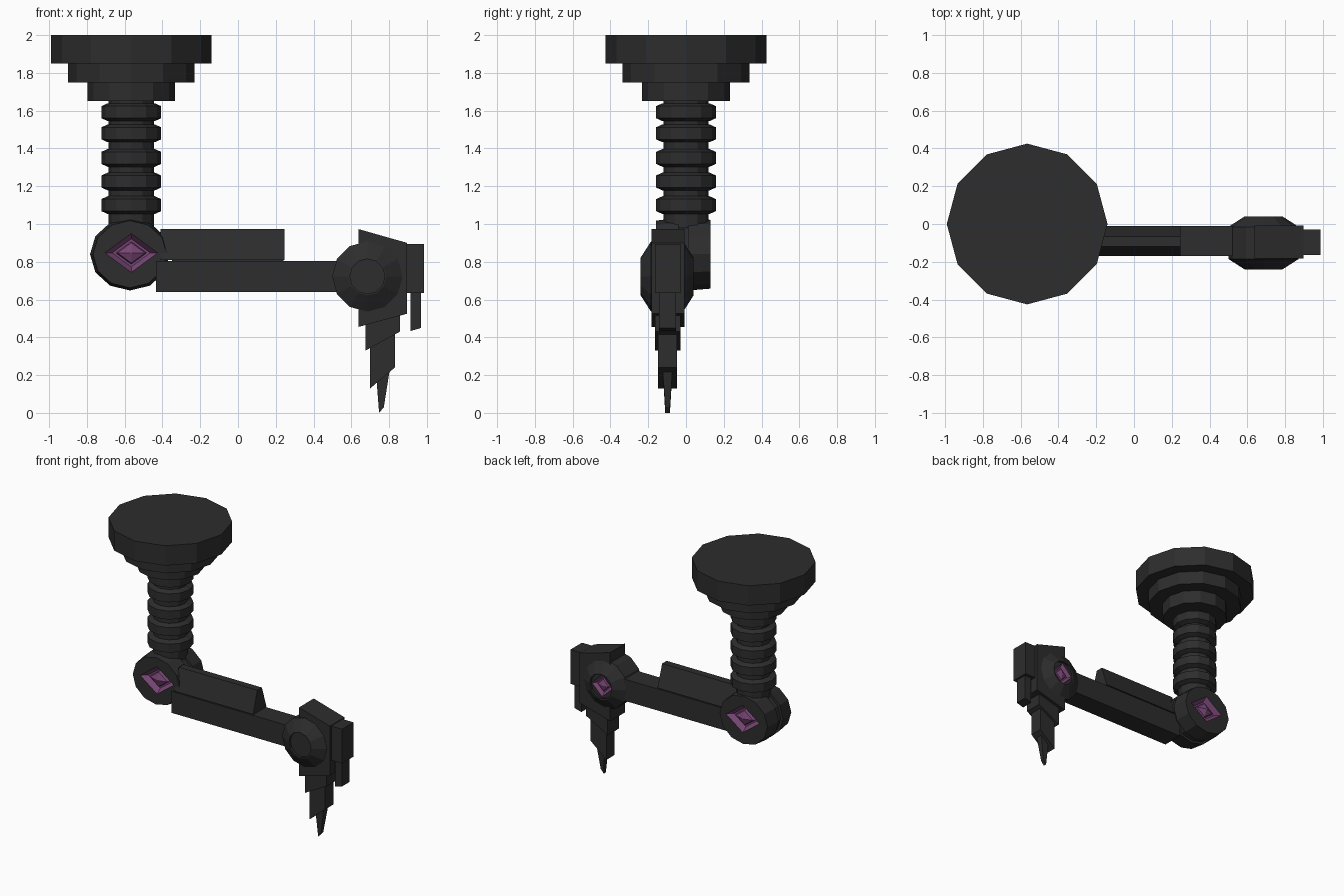
import bpy, bmesh, math

if "Cube" in bpy.data.objects:
    bpy.data.objects.remove(bpy.data.objects["Cube"])


def material(name, rgb):
    m = bpy.data.materials.new(name)
    m.diffuse_color = (*rgb, 1)
    m.use_nodes = True
    m.node_tree.nodes["Principled BSDF"].inputs["Base Color"].default_value = m.diffuse_color
    return m


DARK = material("dark metal", (0.026, 0.026, 0.026))
PURPLE = material("purple crystal", (0.19, 0.062, 0.18))


def loft(name, rings, mats=(DARK,), index=0):
    """Skin a list of equal-length point rings and close both ends."""
    bm = bmesh.new()
    loops = [[bm.verts.new(p) for p in ring] for ring in rings]
    n = len(loops[0])
    for a, b in zip(loops, loops[1:]):
        for i in range(n):
            j = (i + 1) % n
            bm.faces.new((a[i], a[j], b[j], b[i]))
    bm.faces.new(loops[0])
    bm.faces.new(loops[-1])
    bmesh.ops.recalc_face_normals(bm, faces=bm.faces)
    for f in bm.faces:
        f.material_index = index
    me = bpy.data.meshes.new(name)
    bm.to_mesh(me)
    bm.free()
    for m in mats:
        me.materials.append(m)
    ob = bpy.data.objects.new(name, me)
    bpy.context.collection.objects.link(ob)
    return ob


def circle(r, n=12):
    return [(r * math.cos(2 * math.pi * i / n), r * math.sin(2 * math.pi * i / n)) for i in range(n)]


def turn_z(name, cx, cy, profile):
    return loft(name, [[(cx + x, cy + y, z) for x, y in circle(r)] for r, z in profile])


def turn_y(name, cx, cz, profile, sx=1, **kw):
    return loft(name, [[(cx + sx * x, y, cz + z) for x, z in circle(r)] for r, y in profile], **kw)


def prism(name, xz, y0, y1):
    return loft(name, [[(x, y, z) for x, z in xz] for y in (y0, y1)])


def diamonds(name, cx, cz, w, h, steps, **kw):
    """Stack of diamonds along y; steps are (scale, y)."""
    return loft(name, [[(cx + s * w, y, cz), (cx, y, cz + s * h), (cx - s * w, y, cz), (cx, y, cz - s * h)]
                       for s, y in steps], **kw)


def carve(ob, cutter):
    mod = ob.modifiers.new("pocket", "BOOLEAN")
    mod.operation = "DIFFERENCE"
    mod.solver = "EXACT"
    mod.object = cutter
    bpy.context.view_layer.update()
    bpy.context.view_layer.objects.active = ob
    bpy.ops.object.modifier_apply(modifier=mod.name)
    bpy.data.objects.remove(cutter)


def set_gem(name, ob, cx, cz, w, h, face_y, out, depth=0.04):
    """Sink a purple diamond pocket into a face and put a faceted gem in it."""
    both = (DARK, PURPLE)
    carve(ob, diamonds("cutter", cx, cz, w, h,
                       [(0.72, face_y - out * depth), (1.0, face_y), (1.02, face_y + out * 0.03)],
                       mats=both, index=1))
    diamonds(name, cx, cz, w, h,
             [(0.6, face_y - out * (depth + 0.005)), (0.52, face_y - out * depth * 0.5), (0.04, face_y)],
             mats=(PURPLE,))


X = -0.565

# Stepped ceiling mount
for name, r, z0, z1 in (("mount_top", 0.425, 1.85, 2.0), ("mount_middle", 0.335, 1.75, 1.85),
                        ("mount_bottom", 0.232, 1.65, 1.75)):
    turn_z(name, X, 0, [(r, z0), (r, z1)])

# Ribbed neck
turn_z("neck_core", X, 0, [(0.12, 0.98), (0.12, 1.65)])
for i, z in enumerate((1.1, 1.225, 1.35, 1.48, 1.592)):
    turn_z(f"neck_ring_{i + 1}", X, 0,
           [(0.125, z - 0.047), (0.158, z - 0.032), (0.158, z + 0.032), (0.125, z + 0.047)])

# Shoulder: grooved drum with a gem on each face
shoulder = turn_y("shoulder_drum", -0.572, 0.84,
                  [(0.178, -0.16), (0.192, -0.04), (0.175, -0.039), (0.175, 0.01), (0.192, 0.011), (0.182, 0.13)],
                  sx=1.1, mats=(DARK, PURPLE))
set_gem("shoulder_gem_front", shoulder, X, 0.847, 0.14, 0.103, -0.16, -1)
set_gem("shoulder_gem_back", shoulder, X, 0.847, 0.14, 0.103, 0.13, 1)

# Arm beam with tapered cover
prism("arm_beam", [(-0.435, 0.64), (0.6, 0.64), (0.6, 0.803), (-0.435, 0.803)], -0.17, -0.01)
section = [(-0.17, 0.81), (-0.01, 0.81), (-0.065, 0.973), (-0.12, 0.973)]
loft("arm_cover", [[(x, y, z) for y, z in section] for x in (-0.41, 0.245)])
prism("arm_spacer", [(-0.35, 0.79), (0.24, 0.79), (0.24, 0.82), (-0.35, 0.82)], -0.16, -0.02)

# Elbow: bevelled drum, round recess on both sides, gem at the back
elbow = turn_y("elbow_drum", 0.685, 0.722,
               [(0.1, -0.24), (0.186, -0.185), (0.186, -0.015), (0.1, 0.04)], mats=(DARK, PURPLE))
for y0, y1 in ((-0.26, -0.222), (0.022, 0.06)):
    carve(elbow, turn_y("cutter", 0.685, 0.722, [(0.092, y0), (0.092, y1)]))
set_gem("elbow_gem_back", elbow, 0.685, 0.722, 0.085, 0.085, 0.022, 1, 0.025)

# Hand: stacked slanted blocks narrowing to a claw
prism("hand_block", [(0.638, 0.455), (0.895, 0.525), (0.895, 0.9), (0.638, 0.973)], -0.183, -0.007)
prism("claw_upper", [(0.675, 0.33), (0.857, 0.43), (0.857, 0.6), (0.675, 0.6)], -0.165, -0.03)
prism("claw_middle", [(0.7, 0.13), (0.83, 0.24), (0.83, 0.5), (0.7, 0.5)], -0.147, -0.048)
loft("claw_tip", [[(0.73, -0.123, 0.22), (0.802, -0.123, 0.22), (0.802, -0.072, 0.22), (0.73, -0.072, 0.22)],
                  [(0.747, -0.11, 0.0), (0.772, -0.11, 0.03), (0.772, -0.085, 0.03), (0.747, -0.085, 0.0)]])

# Outer finger
prism("finger_base", [(0.89, 0.635), (0.985, 0.635), (0.985, 0.895), (0.89, 0.895)], -0.165, -0.03)
prism("finger_tip", [(0.912, 0.433), (0.97, 0.45), (0.97, 0.66), (0.912, 0.66)], -0.143, -0.053)
